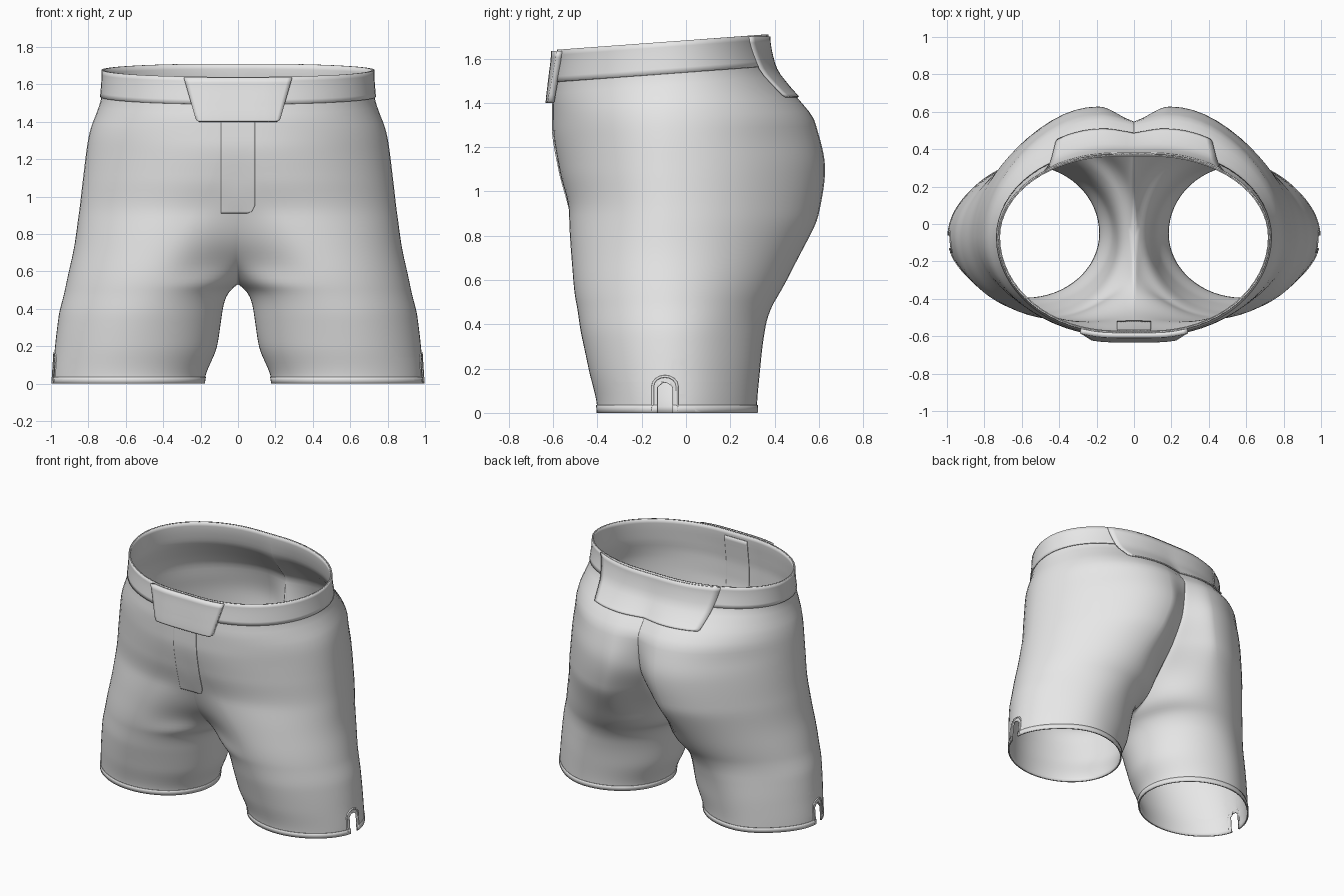
import bpy, bmesh, math
from mathutils import Vector
from mathutils.bvhtree import BVHTree

cube = bpy.data.objects.get("Cube")
if cube:
    bpy.data.objects.remove(cube)

cloth = bpy.data.materials.new("light_grey_cloth")
cloth.use_nodes = True
GREY = (0.8, 0.8, 0.8, 1)
cloth.diffuse_color = GREY
cloth.node_tree.nodes["Principled BSDF"].inputs["Base Color"].default_value = GREY

# Outer form by height: z, side x, front lobe x and y, back lobe x and y
OUTER = [
    (0, .994, .58, -.4, .58, .32),
    (.2, .978, .55, -.44, .55, .335),
    (.4, .953, .5, -.482, .48, .362),
    (.6, .916, .41, -.52, .36, .468),
    (.75, .88, .34, -.526, .29, .543),
    (.9, .852, .25, -.528, .24, .6),
    (1.1, .828, .15, -.572, .19, .628),
    (1.3, .802, .1, -.6, .18, .583),
    (1.38, .782, .1, -.6, .17, .515),
    (1.43, .762, .1, -.6, .15, .463),
    (1.53, .731, .1, -.59, .12, .392),
    (1.675, .722, .1, -.575, .1, .366),
]
# Inner leg and centre seam by height: z, inner x, front y, back y
CENTRE = [
    (0, .18, -.05, -.05),
    (.2, .112, -.06, -.06),
    (.4, .08, -.08, -.08),
    (.45, .067, -.08, -.08),
    (.49, .047, -.08, -.08),
    (.508, .028, -.08, -.08),
    (.518, 0, -.08, -.08),
    (.53, 0, -.2, .02),
    (.62, 0, -.34, .13),
    (.75, 0, -.45, .27),
    (.9, 0, -.512, .41),
    (1.1, 0, -.568, .52),
    (1.3, 0, -.6, .545),
    (1.38, 0, -.6, .487),
    (1.43, 0, -.6, .445),
    (1.53, 0, -.59, .388),
    (1.675, 0, -.575, .366),
]
SIDE_Y = -.07
WAIST, BAND, HEM = 1.675, 1.53, .035


def slope(keys, k, i):
    """Monotone tangent of column k at key i."""
    if i in (0, len(keys) - 1):
        return 0
    a, b, c = keys[i - 1:i + 2]
    d, e = (b[k] - a[k]) / (b[0] - a[0]), (c[k] - b[k]) / (c[0] - b[0])
    return 2 * d * e / (d + e) if d * e > 0 else 0


def sample(keys, z):
    i = max(n for n in range(len(keys) - 1) if keys[n][0] <= z + 1e-6)
    a, b = keys[i], keys[i + 1]
    h = b[0] - a[0]
    t = (z - a[0]) / h
    s = t * t * (3 - 2 * t)
    return [a[k] + (b[k] - a[k]) * s
            + h * t * (1 - t) * ((1 - t) * slope(keys, k, i) - t * slope(keys, k, i + 1))
            for k in range(1, len(a))]


def smooth(lo, hi, v):
    t = min(1, max(0, (v - lo) / (hi - lo)))
    return t * t * (3 - 2 * t)


def ring(z, n=16):
    """Half outline from centre front, round the side, to centre back."""
    side, fx, fy, bx, by = sample(OUTER, z)
    inner, fc, bc = sample(CENTRE, z)
    angles = [math.pi / 2 * i / n for i in range(n + 1)]
    upper = smooth(1.2, 1.5, z)

    def lobe(x, y, centre, soft):
        pts = []
        for a in angles:
            f = 1 - math.cos(a)
            blend = (1 - soft) * math.sin(a) + soft * smooth(0, 1, f)
            pts.append((inner + (x - inner) * f, centre + (y - centre) * blend))
        return pts

    def flank(x, y, flat):
        pts = []
        for a in angles:
            r = 1 - flat * (1 - upper) * math.sin(2 * a) ** 2
            pts.append((x + (side - x) * math.sin(a) * r, SIDE_Y + (y - SIDE_Y) * math.cos(a) * r))
        return pts

    front = lobe(fx, fy, fc, .85 * smooth(.52, .62, z)) + flank(fx, fy, .02)[1:]
    back = lobe(bx, by, bc, .55 * smooth(.52, .75, z)) + flank(bx, by, .05)[1:]
    tilt = .074 * upper
    return [Vector((x, y, z + tilt * (y + .1))) for x, y in front + back[-2::-1]]


def finish(obj, thickness=0, mirror=False):
    obj.data.materials.append(cloth)
    if mirror:
        m = obj.modifiers.new("mirror", "MIRROR")
        m.merge_threshold = .0005
    if thickness:
        m = obj.modifiers.new("cloth", "SOLIDIFY")
        m.thickness, m.offset = thickness, -1
    bpy.ops.object.select_all(action="DESELECT")
    obj.select_set(True)
    bpy.context.view_layer.objects.active = obj
    bpy.ops.object.shade_smooth_by_angle(angle=math.radians(45))


def add_object(name, bm):
    mesh = bpy.data.meshes.new(name)
    bm.to_mesh(mesh)
    obj = bpy.data.objects.new(name, mesh)
    bpy.context.collection.objects.link(obj)
    return obj


def grid(bm, rows):
    verts = [[bm.verts.new(p) for p in row] for row in rows]
    for lo, hi in zip(verts, verts[1:]):
        for i in range(len(lo) - 1):
            bm.faces.new((lo[i], lo[i + 1], hi[i + 1], hi[i]))


def relax_crotch(bm):
    """Even out the cloth where the legs join, treating the seam as mirrored."""
    for _ in range(12):
        moved = {}
        for v in bm.verts:
            weight = .6 * smooth(.36, .5, v.co.z) * (1 - smooth(.65, .9, v.co.z))
            if weight:
                around = [e.other_vert(v).co for e in v.link_edges]
                if v.co.x < 1e-4:
                    around += [Vector((-p.x, p.y, p.z)) for p in around]
                moved[v] = v.co.lerp(sum(around, Vector()) / len(around), weight)
        for v, co in moved.items():
            v.co = co


NOTCH_Y = -.095
NOTCH = [((0, 1, 0), .033), ((0, -1, 0), .033), ((0, 0, 1), .14), ((0, 1, 1), .15), ((0, -1, 1), .15)]


def cut_notch(bm):
    """Arched slit at the outer side of the hem."""
    origin = Vector((0, NOTCH_Y, 0))
    for normal, dist in NOTCH:
        n = Vector(normal)
        near = [f for f in bm.faces if f.calc_center_median().x > .85 and f.calc_center_median().z < .22]
        geom = set(near) | {e for f in near for e in f.edges} | {v for f in near for v in f.verts}
        bmesh.ops.bisect_plane(bm, geom=list(geom), plane_co=origin + n * dist / n.length_squared, plane_no=n)
    gone = []
    for f in bm.faces:
        c = f.calc_center_median()
        if c.x > .85 and all((c - origin).dot(Vector(n)) < d for n, d in NOTCH):
            gone.append(f)
    bmesh.ops.delete(bm, geom=gone, context="FACES")


def shell(name, heights, lift, thickness):
    bm = bmesh.new()
    grid(bm, [ring(z) for z in heights])
    bmesh.ops.remove_doubles(bm, verts=bm.verts, dist=.0004)
    relax_crotch(bm)
    bm.normal_update()
    tree = BVHTree.FromBMesh(bm)
    for v in bm.verts:
        n = v.normal.copy()
        if v.co.x < 1e-4:
            n.x = 0
        v.co += n * lift
    if heights[0] == 0:
        cut_notch(bm)
    finish(add_object(name, bm), thickness, mirror=True)
    bm.free()
    return tree


# Main garment, waistband and leg hems
levels = sorted({round(i * WAIST / 60, 3) for i in range(61)} | {.49, .508, .518, .53})
body = shell("shorts_body", levels, 0, .006)
shell("waistband", [BAND + (WAIST - BAND) * i / 6 for i in range(7)], .007, .007)
shell("leg_hems", [0, HEM / 2, HEM], .004, .004)


def panel(name, outline, start_y, direction, top, lift, thickness):
    """Plate laid on the garment; outline rows are (z, left x, right x)."""
    rows = []
    for (z0, l0, r0), (z1, l1, r1) in zip(outline, outline[1:]):
        steps = max(1, round((z1 - z0) / .03))
        for j in range(steps + (z1 == outline[-1][0])):
            t = j / steps
            z, l, r = z0 + (z1 - z0) * t, l0 + (l1 - l0) * t, r0 + (r1 - r0) * t
            row = []
            for i in range(25):
                x = l + (r - l) * i / 24
                hit = body.ray_cast(Vector((max(abs(x), .002), start_y, min(z, top))), Vector((0, direction, 0)))[0]
                if hit:
                    row.append(Vector((x, hit.y - direction * lift, z)))
            if len(row) == 25:
                rows.append(row if direction > 0 else row[::-1])
    bm = bmesh.new()
    grid(bm, rows)
    finish(add_object(name, bm), thickness)
    bm.free()


# Front tab, fly placket and its inner facing, back yoke
panel("front_tab", [(1.4, -.21, .21), (1.41, -.225, .225), (1.635, -.29, .29)], -2, 1, 1.62, .034, .03)
panel("fly_placket", [(.91, -.09, .05), (.92, -.09, .075), (.95, -.09, .09), (1.42, -.09, .09)], -2, 1, 2, .006, .006)
panel("fly_facing", [(.95, -.09, .09), (1.6, -.09, .09)], -.1, -1, 2, .012, .005)
panel("back_yoke", [(1.43, -.41, .41), (1.44, -.42, .42), (1.7, -.48, .48)], 2, -1, 1.685, .014, .008)

# Piping around each hem notch
for label, sign in (("left", 1), ("right", -1)):
    curve = bpy.data.curves.new(label + "_notch_piping", "CURVE")
    curve.dimensions, curve.bevel_depth, curve.bevel_resolution = "3D", .006, 2
    path = [(-.055, .01), (-.055, .12)]
    path += [(.055 * -math.cos(a * math.pi / 8), .12 + .045 * math.sin(a * math.pi / 8)) for a in range(1, 8)]
    path += [(.055, .12), (.055, .01)]
    spline = curve.splines.new("POLY")
    spline.points.add(len(path) - 1)
    for p, (dy, z) in zip(spline.points, path):
        hit = body.ray_cast(Vector((2, NOTCH_Y + dy, z)), Vector((-1, 0, 0)))[0]
        p.co = (sign * hit.x, hit.y, hit.z, 1)
    piping = bpy.data.objects.new(curve.name, curve)
    bpy.context.collection.objects.link(piping)
    curve.materials.append(cloth)
